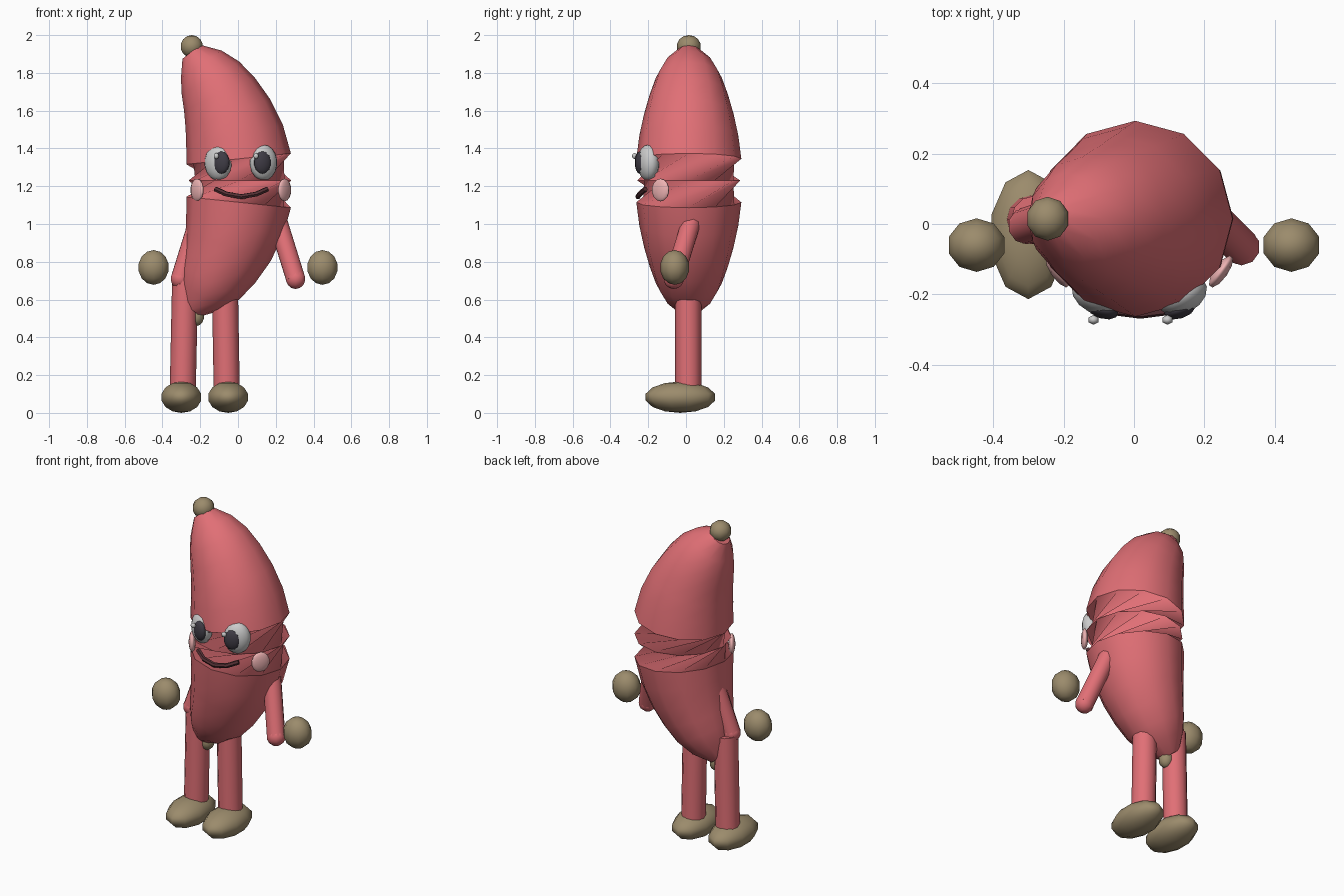
import bpy, bmesh, math
from mathutils import Vector

if "Cube" in bpy.data.objects:
    bpy.data.objects.remove(bpy.data.objects["Cube"])


def material(name, rgb):
    m = bpy.data.materials.new(name)
    m.diffuse_color = (*rgb, 1)
    m.use_nodes = True
    m.node_tree.nodes["Principled BSDF"].inputs["Base Color"].default_value = m.diffuse_color
    return m


RED = material("red", (0.75, 0.16, 0.18))
TAN = material("tan", (0.33, 0.26, 0.15))
WHITE = material("white", (0.75, 0.75, 0.75))
DARK = material("dark", (0.05, 0.045, 0.06))
MOUTH = material("mouth", (0.09, 0.03, 0.035))
PINK = material("pink", (0.85, 0.45, 0.45))


def finish(ob, name, mat, angle=40):
    ob.name = name
    ob.data.materials.append(mat)
    bpy.ops.object.select_all(action='DESELECT')
    ob.select_set(True)
    bpy.context.view_layer.objects.active = ob
    bpy.ops.object.shade_smooth_by_angle(angle=math.radians(angle))
    return ob


def ball(name, loc, size, mat, turn=0, seg=10, rings=7):
    bpy.ops.mesh.primitive_uv_sphere_add(segments=seg, ring_count=rings, location=loc,
                                         rotation=(0, 0, math.radians(turn)))
    ob = bpy.context.object
    ob.scale = size
    return finish(ob, name, mat, 60)


def limb(name, a, b, r, mat, sides=12):
    a, b = Vector(a), Vector(b)
    bpy.ops.mesh.primitive_cylinder_add(vertices=sides, radius=r, depth=(b - a).length,
                                        location=(a + b) / 2)
    ob = bpy.context.object
    ob.rotation_euler = (b - a).to_track_quat('Z', 'Y').to_euler()
    return finish(ob, name, mat)


# Curved body: rings swept on an arc, quarter-twisted twice at the waist
SIDES, ARC_R, CX, CY, CZ = 12, 1.10, -1.09, 0.015, 1.23
half = [(6, .278), (12.5, .262), (18.7, .237), (24.5, .207), (29.6, .175), (34, .13), (38.3, .06)]
rings = [(-a, r, 0) for a, r in reversed(half)] + [(0, .272, 3)] + [(a, r, 6) for a, r in half]
bm = bmesh.new()
loops = []
for deg, r, twist in rings:
    t = math.radians(deg)
    loop = []
    for i in range(SIDES):
        p = 2 * math.pi * (i + twist) / SIDES
        d = ARC_R + r * math.cos(p)
        shift = -0.02 * (abs(deg) / 38) ** 2
        loop.append(bm.verts.new((CX + shift + d * math.cos(t), CY + r * math.sin(p),
                                  CZ + d * math.sin(t))))
    loops.append(loop)
for lo, hi in zip(loops, loops[1:]):
    for i in range(SIDES):
        j = (i + 1) % SIDES
        bm.faces.new((lo[i], lo[j], hi[j], hi[i]))
bm.faces.new(loops[0][::-1])
bm.faces.new(loops[-1])
me = bpy.data.meshes.new("body")
bm.to_mesh(me)
bm.free()
body = bpy.data.objects.new("body", me)
bpy.context.collection.objects.link(body)
finish(body, "body", RED)

# Stem and bottom tip
ball("top_stem", (-.245, .015, 1.94), (.062, .064, .06), TAN)
ball("bottom_tip", (-.22, .015, .51), (.042, .042, .05), TAN)

# Face
for side, s in (("left", -1), ("right", 1)):
    x = .015 + .12 * s
    ball(side + "_eye", (x, -.2, 1.325), (.077, .055, .095), WHITE, 26 * s, 14, 9)
    ball(side + "_pupil", (.02 + .11 * s, -.243, 1.325), (.048, .026, .06), DARK, 18 * s)
    ball(side + "_glint", (-.01 + .105 * s, -.272, 1.36), (.016, .014, .016), WHITE, 0, 6, 4)
    ball(side + "_cheek", (.015 + .232 * s, -.135, 1.18), (.055, .02, .06), PINK, 55 * s)

# Smile: round bevelled path
cu = bpy.data.curves.new("mouth", 'CURVE')
cu.dimensions = '3D'
cu.bevel_depth = .014
cu.bevel_resolution = 1
cu.use_fill_caps = True
path = [(-.12, -.215, 1.185), (-.06, -.245, 1.158), (.018, -.255, 1.145),
        (.096, -.245, 1.158), (.156, -.215, 1.185)]
sp = cu.splines.new('POLY')
sp.points.add(len(path) - 1)
for pt, co in zip(sp.points, path):
    pt.co = (*co, 1)
mouth = bpy.data.objects.new("mouth", cu)
bpy.context.collection.objects.link(mouth)
bpy.context.view_layer.objects.active = mouth
bpy.ops.object.select_all(action='DESELECT')
mouth.select_set(True)
bpy.ops.object.convert(target='MESH')
finish(bpy.context.object, "mouth", MOUTH)

# Arms with rounded ends, and floating hands
for side, s, wrist_y in (("left", -1, -.005), ("right", 1, -.065)):
    wrist = (.305 * s, wrist_y, .71)
    limb(side + "_arm", (.215 * s, .025, 1.0), wrist, .052, RED)
    ball(side + "_shoulder", (.215 * s, .025, 1.0), (.052,) * 3, RED)
    ball(side + "_arm_end", wrist, (.054,) * 3, RED)
    ball(side + "_hand", (.447 * s, -.06, .77), (.085, .078, .092), TAN)

# Legs and feet
for side, top, low in (("left", -.28, -.292), ("right", -.07, -.06)):
    limb(side + "_leg", (top, .012, .7), (low, .012, .14), .069, RED)
    ball(side + "_foot", (low - .008 if side == "left" else low + .008, -.03, .083),
         (.113, .188, .083), TAN)
